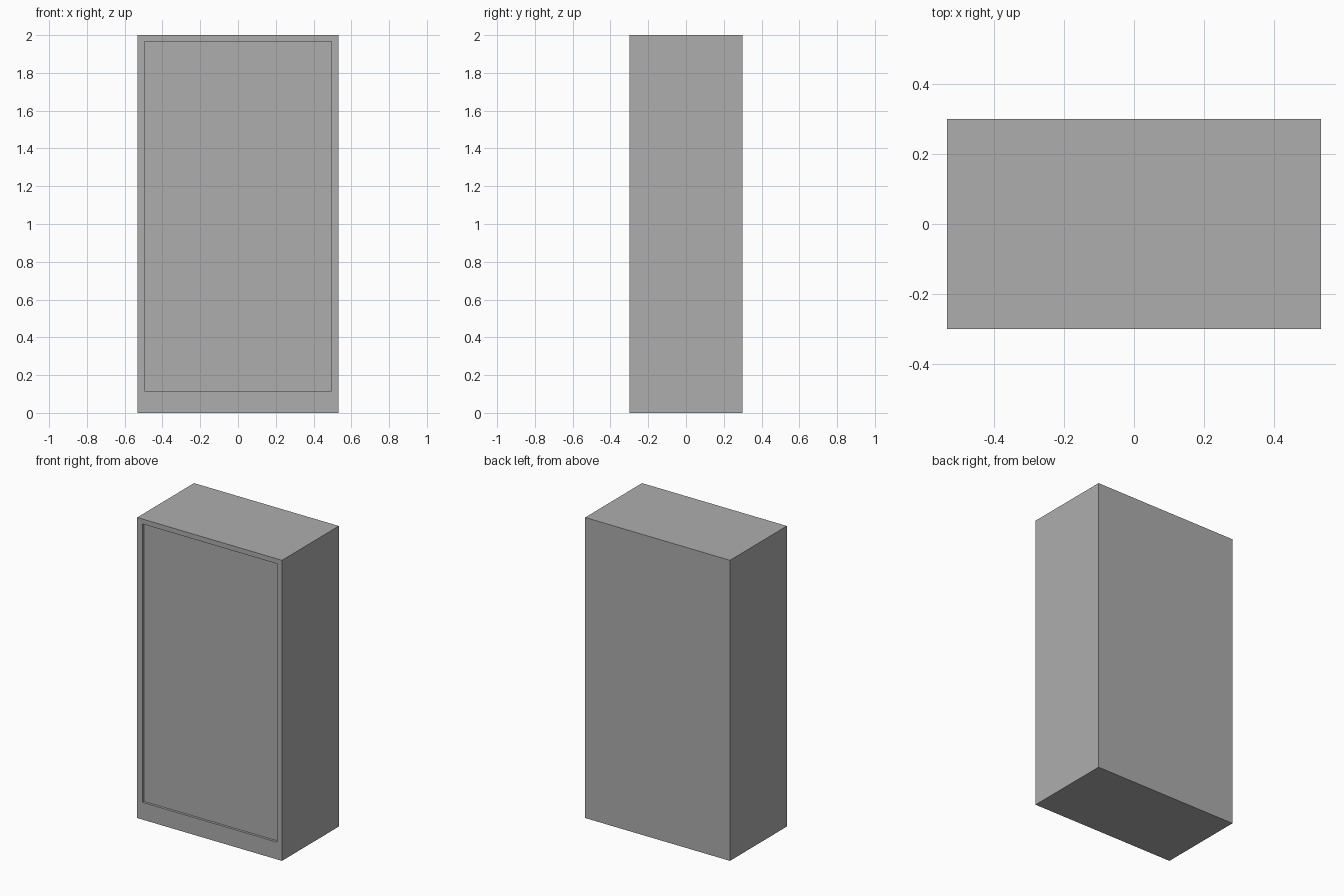
import bpy, bmesh

if "Cube" in bpy.data.objects:
    bpy.data.objects.remove(bpy.data.objects["Cube"])

W, D, H = 0.533, 0.299, 2.0      # half width, half depth, height
PX, PZ0, PZ1 = 0.495, 0.115, 1.967  # front panel half width, bottom, top
RECESS = 0.016

grey = bpy.data.materials.new("plain grey")
grey.diffuse_color = (0.42, 0.42, 0.42, 1)
grey.use_nodes = True
grey.node_tree.nodes["Principled BSDF"].inputs["Base Color"].default_value = grey.diffuse_color

# cabinet body
bm = bmesh.new()
bmesh.ops.create_cube(bm, size=1)
for v in bm.verts:
    v.co = (v.co.x * 2 * W, v.co.y * 2 * D, (v.co.z + 0.5) * H)

# recessed front panel: inset the front face, then push it inwards
bm.normal_update()
front = min(bm.faces, key=lambda f: f.normal.y)


def inset_panel():
    bmesh.ops.inset_region(bm, faces=[front], thickness=0.03, depth=0)


inset_panel()
for v in front.verts:
    v.co.x = PX if v.co.x > 0 else -PX
    v.co.z = PZ1 if v.co.z > 1 else PZ0
inset_panel()
for v in front.verts:
    v.co = (PX if v.co.x > 0 else -PX, -D + RECESS, PZ1 if v.co.z > 1 else PZ0)

bmesh.ops.recalc_face_normals(bm, faces=bm.faces)
mesh = bpy.data.meshes.new("cabinet_body")
bm.to_mesh(mesh)
bm.free()
mesh.materials.append(grey)
bpy.context.collection.objects.link(bpy.data.objects.new("cabinet_body", mesh))
